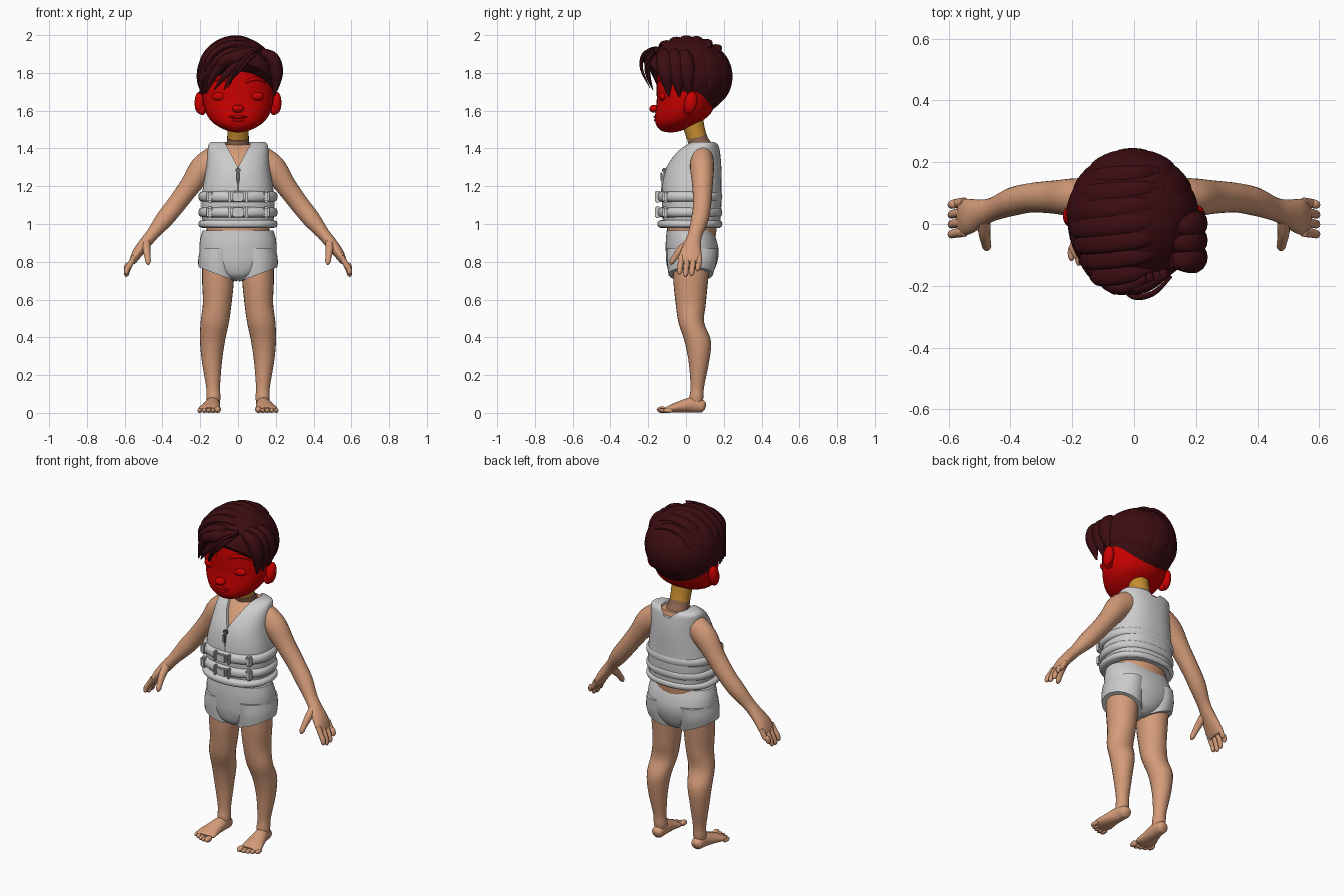
import bpy, bmesh
from math import sin, cos, pi, radians
from mathutils import Vector, Matrix

if "Cube" in bpy.data.objects:
    bpy.data.objects.remove(bpy.data.objects["Cube"])

X, Y, Z = Vector((1, 0, 0)), Vector((0, 1, 0)), Vector((0, 0, 1))


def material(name, r, g, b):
    mat = bpy.data.materials.new(name)
    mat.use_nodes = True
    mat.diffuse_color = (r, g, b, 1)
    bsdf = mat.node_tree.nodes["Principled BSDF"]
    bsdf.inputs["Base Color"].default_value = (r, g, b, 1)
    bsdf.inputs["Roughness"].default_value = 0.8
    return mat


skin = material("warm skin", .66, .33, .19)
red = material("bright red", .6, 0, 0)
hair = material("dark maroon", .045, .004, .006)
cloth = material("pale grey cloth", .6, .6, .6)
orange = material("neck orange", .58, .27, .03)
brown = material("neck brown", .27, .13, .08)
metal = material("zip grey", .16, .16, .16)


def shade(obj):
    bpy.ops.object.select_all(action='DESELECT')
    obj.select_set(True)
    bpy.context.view_layer.objects.active = obj
    bpy.ops.object.shade_smooth_by_angle(angle=radians(50))


def finish(name, bm, mat, mirror=False):
    bmesh.ops.recalc_face_normals(bm, faces=bm.faces)
    mesh = bpy.data.meshes.new(name)
    bm.to_mesh(mesh)
    bm.free()
    mesh.materials.append(mat)
    obj = bpy.data.objects.new(name, mesh)
    bpy.context.collection.objects.link(obj)
    shade(obj)
    if mirror:
        obj.modifiers.new("Mirror", 'MIRROR').use_mirror_merge = False
    return obj


def spline(rows, steps):
    """Smooth curve through rows of (x, y, z, radius across, radius along ref)."""
    out = []
    for i in range(len(rows) - 1):
        a, b = rows[max(i - 1, 0)], rows[i]
        c, d = rows[i + 1], rows[min(i + 2, len(rows) - 1)]
        for k in range(steps):
            t = k / steps
            out.append([.5 * (2 * q + (r - p) * t + (2 * p - 5 * q + 4 * r - s) * t * t
                              + (3 * q - p - 3 * r + s) * t ** 3)
                        for p, q, r, s in zip(a, b, c, d)])
    return out + [list(rows[-1])]


def loft(name, rows, mat, ref=Y, up=None, mirror=False, sides=24, steps=5, power=1.0):
    rings = spline(rows, steps)
    mids = [Vector(r[:3]) for r in rings]
    bm = bmesh.new()
    loops = []
    for i, ring in enumerate(rings):
        t = up or (mids[min(i + 1, len(mids) - 1)] - mids[max(i - 1, 0)]).normalized()
        v = (ref - t * ref.dot(t)).normalized()
        u = v.cross(t)
        ra, rb = max(ring[3], .002), max(ring[4], .002)
        loop = []
        for k in range(sides):
            c, s = cos(2 * pi * k / sides), sin(2 * pi * k / sides)
            c = abs(c) ** power * (1 if c > 0 else -1)
            s = abs(s) ** power * (1 if s > 0 else -1)
            loop.append(bm.verts.new(mids[i] + u * ra * c + v * rb * s))
        loops.append(loop)
    for lo, hi in zip(loops, loops[1:]):
        for k in range(sides):
            n = (k + 1) % sides
            bm.faces.new((lo[k], lo[n], hi[n], hi[k]))
    bm.faces.new(loops[0])
    bm.faces.new(loops[-1])
    return finish(name, bm, mat, mirror)


def stack(name, rows, mat, grow=0, **kw):
    """Level rings on the centre line: (z, y, half width, half depth)."""
    return loft(name, [(0, y, z, a + grow, b + grow) for z, y, a, b in rows], mat, up=Z, **kw)


def ball(name, centre, size, mat, mirror=False, tilt=0):
    bm = bmesh.new()
    place = Matrix.Translation(centre) @ Matrix.Rotation(tilt, 4, 'X') @ Matrix.Diagonal((*size, 1))
    bmesh.ops.create_uvsphere(bm, u_segments=32, v_segments=20, radius=1, matrix=place)
    return finish(name, bm, mat, mirror)


def box(name, centre, size, mat, mirror=False):
    bm = bmesh.new()
    bmesh.ops.create_cube(bm, size=1, matrix=Matrix.Translation(centre) @ Matrix.Diagonal((*size, 1)))
    bmesh.ops.bevel(bm, geom=bm.edges[:], offset=min(size) * .25, segments=2, affect='EDGES')
    return finish(name, bm, mat, mirror)


# Torso and vest
torso = [(.98, .03, .185, .15), (1.1, .03, .194, .157), (1.2, .03, .185, .157), (1.3, .042, .168, .145),
         (1.38, .065, .162, .115), (1.42, .085, .156, .085), (1.435, .09, .14, .06)]
vest = stack("vest", torso, cloth, power=.85, sides=48)
stack("torso", [(.9, .03, .18, .14)] + torso[:-1], skin, grow=-.018)

# Neckline: a V at the front and a scoop at the back
neck_v = loft("neck_v_cutter", [(0, -.4, 1.44, .14, .075), (0, .08, 1.44, .14, .075)], cloth, ref=X, sides=4)
scoop = stack("neck_scoop_cutter", [(1.395, .1, .075, .08), (1.6, .1, .085, .08)], cloth)
for cutter in (neck_v, scoop):
    cut = vest.modifiers.new("Cut", 'BOOLEAN')
    cut.operation, cut.solver, cut.object = 'DIFFERENCE', 'EXACT', cutter
graph = bpy.context.evaluated_depsgraph_get()
baked = bpy.data.meshes.new_from_object(vest.evaluated_get(graph))
vest.modifiers.clear()
vest.data = baked
shade(vest)
for cutter in (neck_v, scoop):
    bpy.data.objects.remove(cutter)

# Puffed belts with clips
for label, z, h in (("upper", 1.145, .03), ("middle", 1.062, .028), ("lower", 1.0, .022)):
    stack(label + "_belt", [(z - h, .02, .18, .145), (z - h * .7, .02, .202, .166),
                            (z, .02, .21, .172), (z + h * .7, .02, .202, .166),
                            (z + h, .02, .18, .145)], cloth, power=.88, sides=40)
    if label != "lower":
        box(label + "_clip", (0, -.153, z), (.06, .024, .05), cloth)
        box(label + "_clip_bar", (.045, -.15, z), (.016, .026, .06), cloth, True)
        box(label + "_slider", (.15, -.108, z), (.035, .034, .062), cloth, True)

# Zip
loft("zip_seam", [(0, -.1, 1.3, .004, .005), (0, -.122, 1.24, .004, .005),
                  (0, -.127, 1.16, .004, .005)], cloth, sides=8)
box("zip_slider", (0, -.117, 1.285), (.026, .02, .024), metal)
box("zip_pull", (0, -.13, 1.25), (.02, .012, .045), metal)

# Shorts, with legs whose hem rises to the outside
stack("shorts", [(.7, .025, .03, .07), (.73, .025, .11, .11), (.79, .03, .18, .133),
                 (.85, .033, .203, .14), (.91, .028, .202, .135), (.965, .02, .188, .122)],
      cloth, power=.92, sides=40)
hem = loft("shorts_leg", [(.1, .033, .87, .1, .135), (.108, .03, .78, .102, .13),
                          (.108, .025, .7, .102, .118)], cloth, up=Z, mirror=True, sides=32)
for vert in hem.data.vertices:
    vert.co.z += .38 * (vert.co.x - .02) * min(1, (.87 - vert.co.z) / .17)

# Legs and feet
loft("leg", [(.105, .03, .82, .085, .1), (.106, .025, .7, .084, .092), (.11, .025, .58, .076, .08),
             (.123, .028, .48, .075, .068), (.135, .062, .38, .066, .07), (.138, .068, .27, .053, .054),
             (.132, .06, .14, .037, .036), (.13, .055, .08, .037, .037), (.13, .05, .03, .03, .03)],
     skin, up=Z, mirror=True)
loft("foot", [(.13, .103, .03, .012, .015), (.13, .088, .034, .032, .032), (.133, .035, .042, .041, .038),
              (.143, -.03, .032, .031, .049), (.15, -.08, .022, .021, .059), (.15, -.108, .016, .012, .05)],
     skin, ref=X, mirror=True)
for i in range(5):
    big = .017 if i == 0 else .0125
    ball("toe", (.108 + i * .0235, -.128 + i * i * .0022, big), (big, .027, big), skin, True)

# Arms with palms, fingers and thumbs
loft("arm", [(.11, .085, 1.345, .075, .06), (.185, .085, 1.295, .07, .063), (.255, .087, 1.2, .055, .054),
             (.33, .085, 1.1, .05, .048), (.39, .073, 1.025, .047, .046), (.45, .05, .95, .034, .038),
             (.487, .038, .905, .032, .042), (.53, .026, .85, .028, .056),
             (.556, .02, .805, .019, .06), (.562, .02, .793, .01, .05)], skin, mirror=True)
for i, drop in enumerate((.012, 0, .004, .03)):
    y = -.026 + i * .032
    loft("finger", [(.548, y, .83, .013, .016), (.572, y - .003, .785, .015, .015),
                    (.586, y - .006, .752 + drop, .014, .014), (.591, y - .008, .73 + drop, .012, .012),
                    (.592, y - .008, .72 + drop, .003, .003)], skin, mirror=True, sides=12)
loft("thumb", [(.485, .02, .905, .022, .024), (.484, -.025, .865, .02, .022), (.479, -.058, .825, .016, .016),
               (.476, -.074, .8, .014, .014), (.475, -.08, .785, .004, .004)], skin, mirror=True, sides=14)

# Neck and head
loft("neck_lower", [(0, .085, 1.395, .066, .062), (0, .07, 1.425, .06, .056), (0, .058, 1.457, .057, .053)], brown)
loft("neck_upper", [(0, .058, 1.457, .057, .053), (0, .045, 1.5, .057, .055), (0, .03, 1.56, .06, .06)], orange)
stack("head", [(1.485, -.08, .01, .01), (1.495, -.078, .06, .055), (1.53, -.052, .125, .108),
               (1.58, -.018, .166, .145), (1.65, .002, .186, .157), (1.75, .02, .19, .175),
               (1.85, .025, .168, .168), (1.92, .03, .115, .12), (1.96, .03, .02, .02)],
      red, sides=40)
ball("nose", (0, -.168, 1.61), (.032, .026, .021), red)
ball("upper_lip", (0, -.157, 1.567), (.05, .015, .008), red)
ball("lower_lip", (0, -.154, 1.55), (.036, .016, .009), red)
ball("eyelid", (.094, -.122, 1.675), (.042, .022, .024), red, True)
loft("eyebrow", [(.035, -.15, 1.745, .004, .004), (.07, -.143, 1.765, .01, .008),
                 (.11, -.122, 1.768, .009, .008), (.15, -.09, 1.745, .003, .003)],
     red, mirror=True, sides=12)
ball("ear", (.203, .025, 1.642), (.027, .034, .06), red, True, tilt=-.2)
ball("ear_lobe", (.19, .01, 1.605), (.022, .022, .028), red, True)

# Hair cap, trimmed from the brow to the nape
middle = Vector((-.005, .012, 1.78))
bm = bmesh.new()
bmesh.ops.create_uvsphere(bm, u_segments=48, v_segments=28, radius=1,
                          matrix=Matrix.Translation(middle) @ Matrix.Diagonal((.21, .225, .212, 1)))
trim = bmesh.ops.bisect_plane(bm, geom=bm.verts[:] + bm.edges[:] + bm.faces[:], plane_co=(0, -.2, 1.85),
                              plane_no=(0, -.65, -.76), clear_outer=True)
bmesh.ops.contextual_create(bm, geom=[e for e in trim["geom_cut"] if isinstance(e, bmesh.types.BMEdge)])
finish("hair_cap", bm, hair)


def lock(name, path, thick, width, ref):
    shape = (.35, .85, 1, 1, .85, .2) if len(path) > 4 else (.5, 1, .9, .12)
    rows = [(*p, thick * k, width * k) for p, k in zip(path, shape)]
    loft(name, rows, hair, ref=ref, sides=14)


# Locks combed over the crown from the parting to the right side
for i in range(7):
    y = -.165 + i * .052
    s = (1 - (y / .23) ** 2) ** .5
    path = [middle + Vector((.2 * s * cos(a), y + .02 * cos(a), .2 * s * sin(a)))
            for a in (radians(56 + k * (22 + i * .8)) for k in range(6))]
    lock("crown_lock", path, .02, .036, Y)

# Locks falling down the back
for i in range(7):
    az = radians(-75 + i * 25)
    path = [middle + Vector((.2 * sin(az) * cos(e), .218 * cos(az) * cos(e), .2 * sin(e)))
            for e in (radians(62 - k * (23 - abs(i - 3) * 1.2)) for k in range(6))]
    lock("back_lock", path, .016, .056, Vector((cos(az), -sin(az), 0)))

# Fringe swept across the forehead
for i in range(4):
    d = i * .022
    lock("fringe_lock", [(.11 - d, -.155 - d * .3, 1.925), (.01 - d, -.2, 1.89 - d * .3),
                         (-.11 - d * .7, -.165 + d, 1.82 - d * .2), (-.17 - d * .5, -.13 + d * 1.5, 1.69)],
         .03, .03, Y)
for i in range(2):
    lock("thin_fringe_lock", [(.1, -.17, 1.91), (.04 - i * .03, -.205, 1.86),
                              (-.03 - i * .04, -.2, 1.785), (-.075 - i * .05, -.175, 1.71)], .018, .014, Y)
lock("stray_lock", [(.12, -.17, 1.93), (.06, -.225, 1.9), (-.005, -.235, 1.82), (-.05, -.19, 1.72)], .009, .009, Y)

# Fuller side locks left of the parting
for i in range(3):
    y = -.12 + i * .055
    lock("side_lock", [(.12, y, 1.915), (.182, y + .005, 1.875), (.205, y + .015, 1.79),
                       (.19, y + .03, 1.675)], .036, .045, Y)
